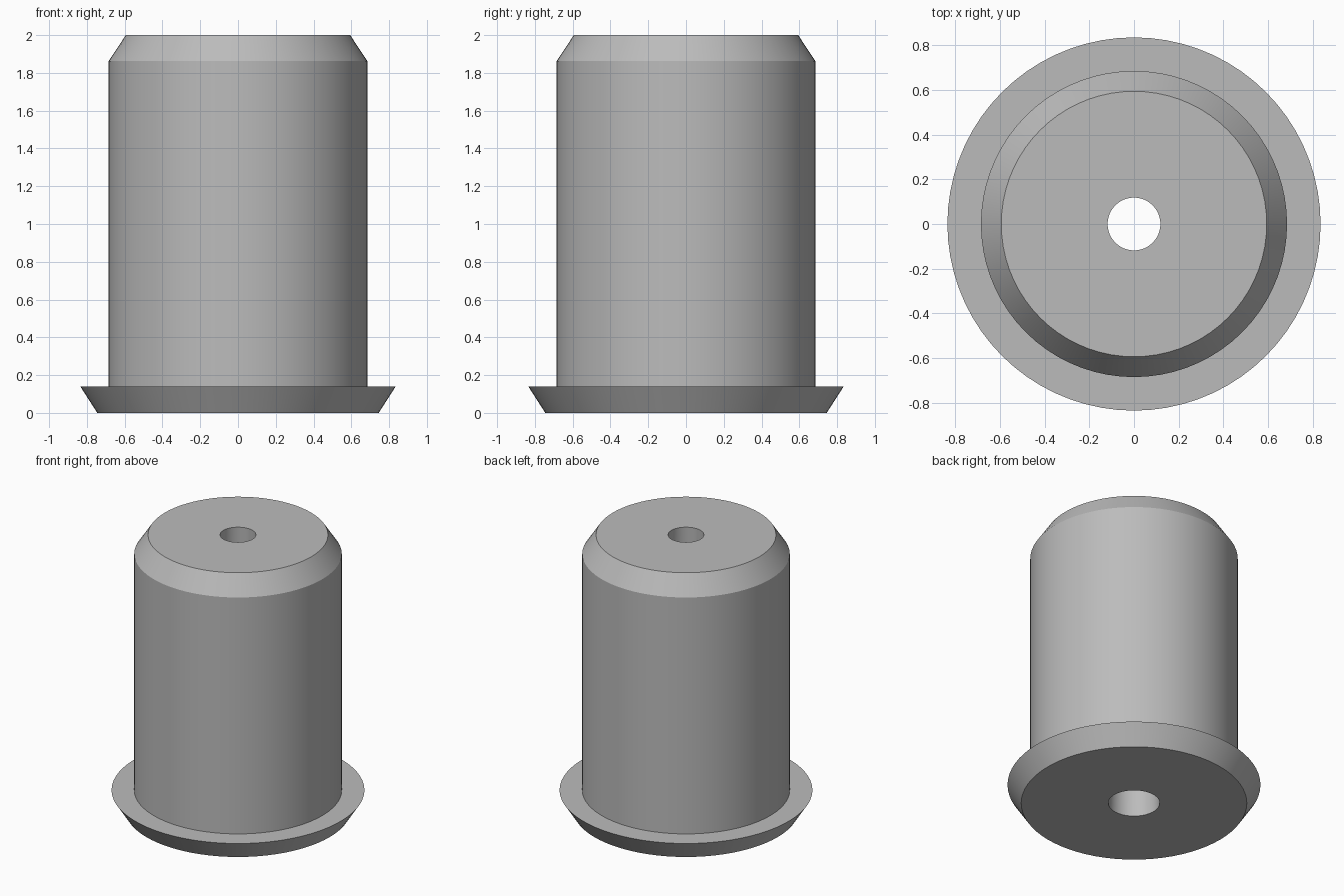
import bpy
import math

SIDES = 72

cube = bpy.data.objects.get("Cube")
if cube:
    bpy.data.objects.remove(cube, do_unlink=True)

grey = bpy.data.materials.new("plain grey")
grey.use_nodes = True
colour = (0.5, 0.5, 0.5, 1)
grey.diffuse_color = colour
grey.node_tree.nodes["Principled BSDF"].inputs["Base Color"].default_value = colour


def lathe(name, profile):
    """Revolve a closed (radius, height) profile around the z axis."""
    verts = [(r * math.cos(a), r * math.sin(a), z)
             for a in (math.tau * i / SIDES for i in range(SIDES))
             for r, z in profile]
    n = len(profile)
    faces = []
    for i in range(SIDES):
        j = (i + 1) % SIDES
        for k in range(n):
            m = (k + 1) % n
            faces.append((i * n + k, j * n + k, j * n + m, i * n + m))
    mesh = bpy.data.meshes.new(name)
    mesh.from_pydata(verts, [], faces)
    mesh.materials.append(grey)
    obj = bpy.data.objects.new(name, mesh)
    bpy.context.collection.objects.link(obj)
    bpy.ops.object.select_all(action="DESELECT")
    obj.select_set(True)
    bpy.context.view_layer.objects.active = obj
    bpy.ops.object.shade_smooth_by_angle(angle=math.radians(25))
    return obj


# Flared base flange, chamfered barrel and tapered through-hole in one solid
lathe("flanged_plug", [
    (0.17, 0), (0.745, 0), (0.835, 0.14), (0.685, 0.14),
    (0.685, 1.862), (0.594, 2), (0.118, 2),
])
